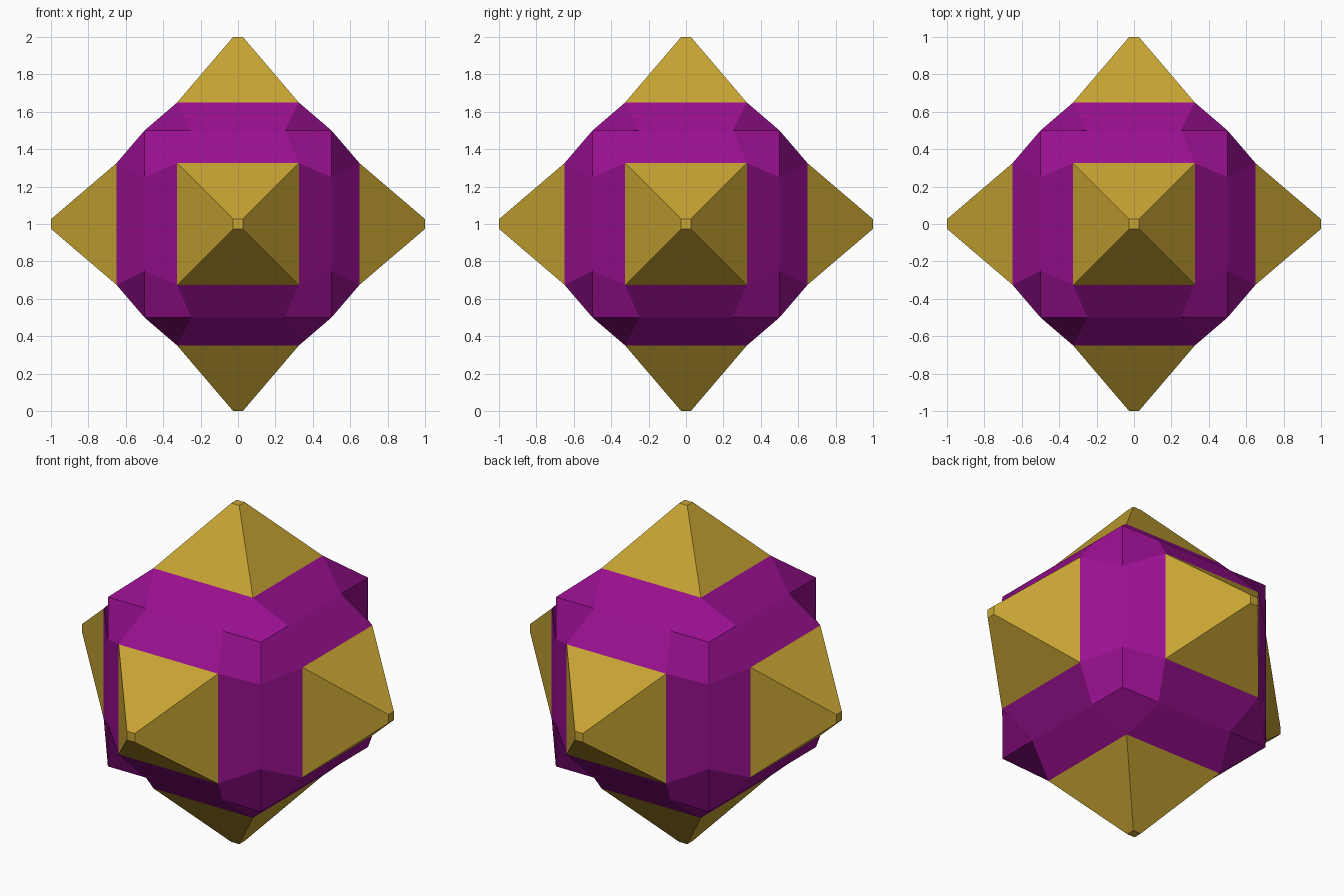
import bpy, bmesh
from mathutils import Vector

if "Cube" in bpy.data.objects:
    bpy.data.objects.remove(bpy.data.objects["Cube"])


def make_material(name, color):
    mat = bpy.data.materials.new(name)
    mat.diffuse_color = (*color, 1)
    mat.use_nodes = True
    mat.node_tree.nodes["Principled BSDF"].inputs["Base Color"].default_value = mat.diffuse_color
    return mat


purple = make_material("purple", (0.32, 0.005, 0.28))
gold = make_material("gold", (0.57, 0.37, 0.033))

bm = bmesh.new()

# Core: unit cube cut into a 3 x 3 grid on every side
bmesh.ops.create_cube(bm, size=1)
for axis in range(3):
    for offset in (-0.25, 0.25):
        normal, point = Vector(), Vector()
        normal[axis], point[axis] = 1, offset
        geom = bm.verts[:] + bm.edges[:] + bm.faces[:]
        bmesh.ops.bisect_plane(bm, geom=geom, plane_co=point, plane_no=normal)

# Push the middle panel of each side outwards
centres = [f for f in bm.faces
           if all(sum(abs(c) < 0.3 for c in v.co) == 2 for v in f.verts)]
for v in {v for f in centres for v in f.verts}:
    v.co *= 1.3

# Spikes: extrude each middle panel to a tiny blunt tip
bm.normal_update()
for f in centres:
    axis_dir = f.calc_center_median().normalized()
    rim = set(f.verts)
    tip = bmesh.ops.extrude_discrete_faces(bm, faces=[f])["faces"][0]
    for v in tip.verts:
        across = v.co - axis_dir * v.co.dot(axis_dir)
        v.co = axis_dir + across * (0.026 / 0.325)
    tip.material_index = 1
    for e in tip.edges:
        for side in e.link_faces:
            side.material_index = 1

bmesh.ops.recalc_face_normals(bm, faces=bm.faces[:])
bmesh.ops.translate(bm, verts=bm.verts[:], vec=(0, 0, 1))

mesh = bpy.data.meshes.new("spiked_block")
bm.to_mesh(mesh)
bm.free()
mesh.materials.append(purple)
mesh.materials.append(gold)
obj = bpy.data.objects.new("spiked_block", mesh)
bpy.context.collection.objects.link(obj)
